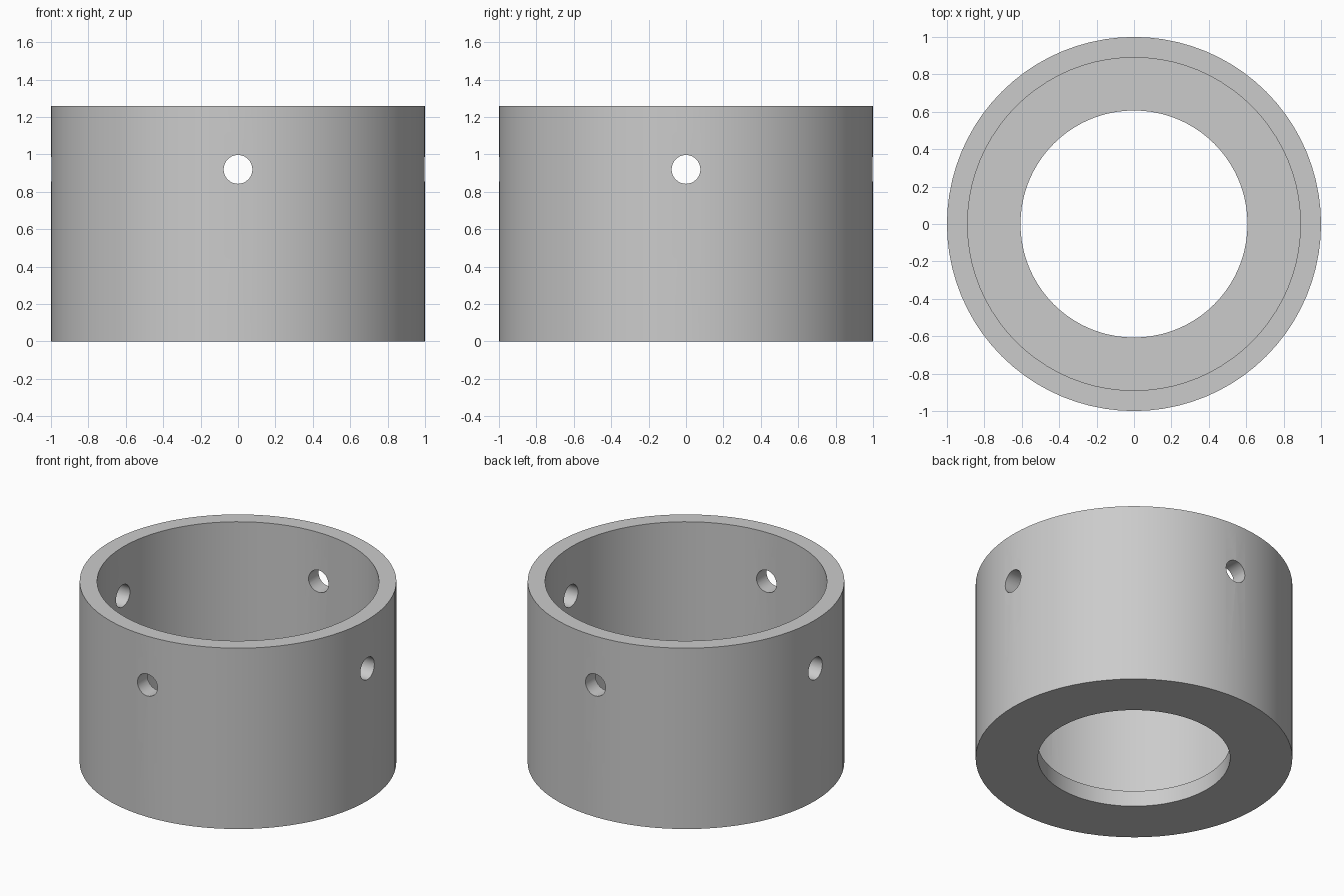
import bpy, bmesh
from math import pi, radians
from mathutils import Matrix

HEIGHT, OUTER, INNER, BORE, FLOOR = 1.26, 1.0, 0.89, 0.607, 0.11
HOLE_Z, HOLE_R = 0.92, 0.077

cube = bpy.data.objects.get("Cube")
if cube:
    bpy.data.objects.remove(cube)

grey = bpy.data.materials.new("plain grey")
grey.use_nodes = True
colour = (0.6, 0.6, 0.6, 1)
grey.diffuse_color = colour
grey.node_tree.nodes["Principled BSDF"].inputs["Base Color"].default_value = colour


def add_object(name, bm):
    bmesh.ops.recalc_face_normals(bm, faces=bm.faces)
    mesh = bpy.data.meshes.new(name)
    bm.to_mesh(mesh)
    bm.free()
    mesh.materials.append(grey)
    obj = bpy.data.objects.new(name, mesh)
    bpy.context.collection.objects.link(obj)
    return obj


# Cup with an open bore: a closed wall-and-floor profile turned round z
bm = bmesh.new()
profile = [(BORE, 0), (OUTER, 0), (OUTER, HEIGHT),
           (INNER, HEIGHT), (INNER, FLOOR), (BORE, FLOOR)]
verts = [bm.verts.new((r, 0, z)) for r, z in profile]
edges = [bm.edges.new((v, verts[i - 1])) for i, v in enumerate(verts)]
bmesh.ops.spin(bm, geom=verts + edges, cent=(0, 0, 0), axis=(0, 0, 1),
               angle=2 * pi, steps=80, use_merge=True)
bmesh.ops.remove_doubles(bm, verts=bm.verts, dist=0.0001)
collar = add_object("collar", bm)
bpy.context.view_layer.objects.active = collar
collar.select_set(True)

# Four screw holes: one drill along x and one along y
for axis in "XY":
    bm = bmesh.new()
    turn = Matrix.Rotation(radians(90), 4, "Y" if axis == "X" else "X")
    bmesh.ops.create_cone(bm, cap_ends=True, segments=32, radius1=HOLE_R,
                          radius2=HOLE_R, depth=3,
                          matrix=Matrix.Translation((0, 0, HOLE_Z)) @ turn)
    drill = add_object("drill_" + axis.lower(), bm)
    drill.hide_render = True
    cut = collar.modifiers.new("screw_holes_" + axis.lower(), "BOOLEAN")
    cut.operation = "DIFFERENCE"
    cut.solver = "EXACT"
    cut.object = drill
    bpy.ops.object.modifier_apply(modifier=cut.name)
    bpy.data.objects.remove(drill)

bpy.ops.object.shade_smooth_by_angle(angle=radians(30))
